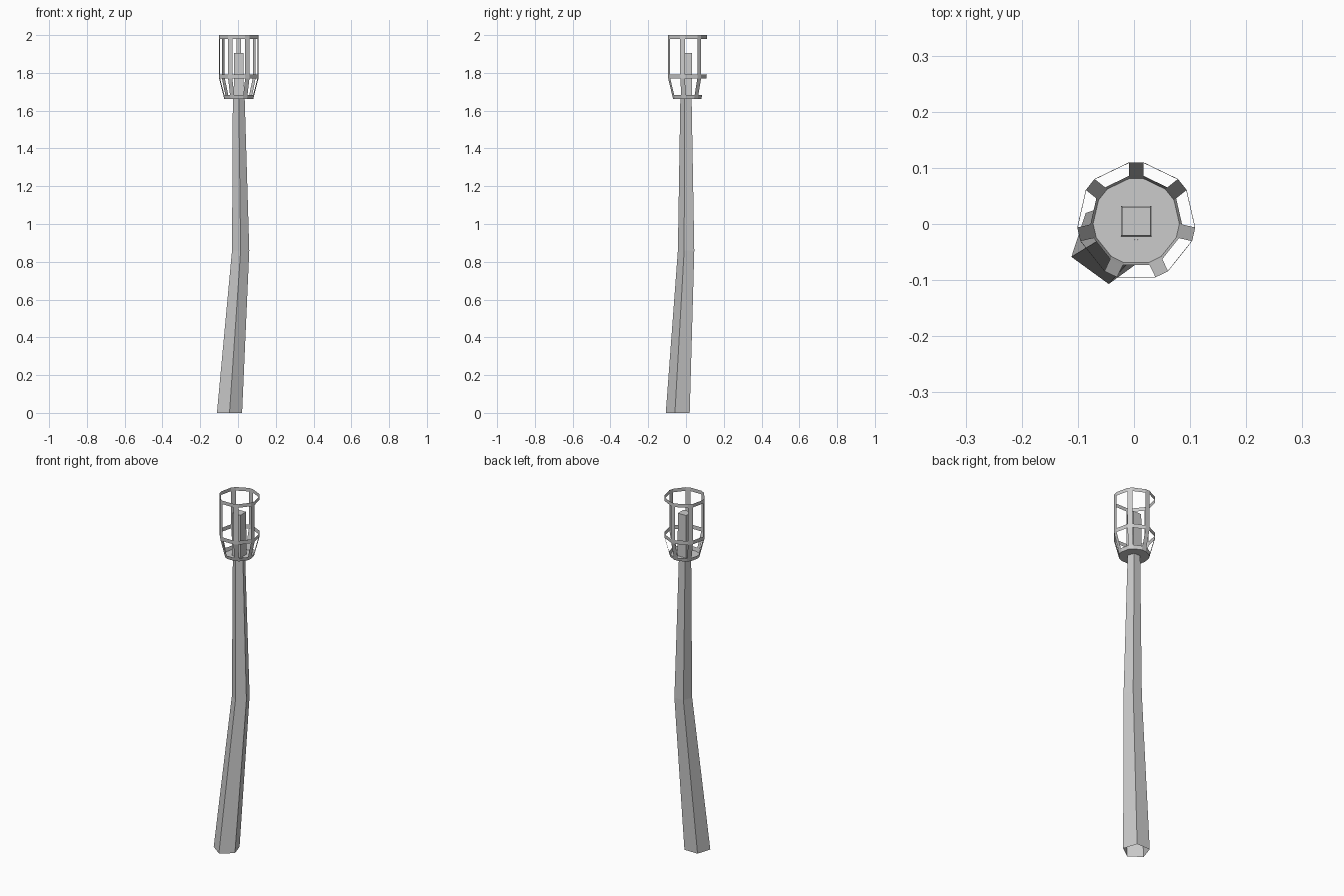
import bpy, bmesh
from math import sin, cos, pi
from mathutils import Vector

cube = bpy.data.objects.get("Cube")
if cube:
    bpy.data.objects.remove(cube)

grey = bpy.data.materials.new("plain grey")
grey.use_nodes = True
colour = (0.6, 0.6, 0.6, 1)
grey.diffuse_color = colour
grey.node_tree.nodes["Principled BSDF"].inputs["Base Color"].default_value = colour

AXIS = Vector((0.004, 0.005, 0))   # centre line of the lamp head
BARS = 7


def finish(name, bm):
    mesh = bpy.data.meshes.new(name)
    bm.to_mesh(mesh)
    bm.free()
    mesh.materials.append(grey)
    obj = bpy.data.objects.new(name, mesh)
    bpy.context.collection.objects.link(obj)
    return obj


def polygon(bm, sides, radius, centre, start):
    return [bm.verts.new(centre + radius * Vector((cos(a), sin(a), 0)))
            for a in (start + 2 * pi * i / sides for i in range(sides))]


def bridge(bm, low, high, step=1):
    n = len(low)
    for i in range(0, n, step):
        j = (i + 1) % n
        bm.faces.new((low[i], low[j], high[j], high[i]))


def bar_ring(bm, radius, z, half_width=0.0125):
    # Two points for each bar, facing outward
    ring = []
    for k in range(BARS):
        a = pi / 2 + 2 * pi * k / BARS
        out, side = Vector((cos(a), sin(a), 0)), Vector((-sin(a), cos(a), 0))
        for s in (-half_width, half_width):
            ring.append(bm.verts.new(AXIS + out * radius + side * s + Vector((0, 0, z))))
    return ring


# Bent five-sided pole, open at the foot
bm = bmesh.new()
sections = [((-0.045, -0.037, 0), 0.07),
            ((0.014, 0.005, 0.86), 0.048),
            ((0.004, 0.003, 1.665), 0.033)]
rings = [polygon(bm, 5, r, Vector(c), -pi / 2) for c, r in sections]
for low, high in zip(rings, rings[1:]):
    bridge(bm, low, high)
finish("pole", bm)

# Thin sheet cage: three hoops joined by flat bars
bm = bmesh.new()
levels = [(0.076, 1.663), (0.081, 1.683), (0.104, 1.77),
          (0.105, 1.792), (0.105, 1.98), (0.105, 2.0)]
rings = [bar_ring(bm, r, z) for r, z in levels]
for i, (low, high) in enumerate(zip(rings, rings[1:])):
    bridge(bm, low, high, 1 if i % 2 == 0 else 2)
finish("cage", bm)

# Floor of the cage
bm = bmesh.new()
bm.faces.new(bar_ring(bm, 0.076, 1.663))
finish("cage_floor", bm)

# Square, slightly tapered post inside the cage
bm = bmesh.new()
foot = polygon(bm, 4, 0.038, AXIS + Vector((0, 0, 1.664)), pi / 4)
head = polygon(bm, 4, 0.036, AXIS + Vector((0, 0, 1.905)), pi / 4)
bridge(bm, foot, head)
bm.faces.new(head)
finish("inner_post", bm)
